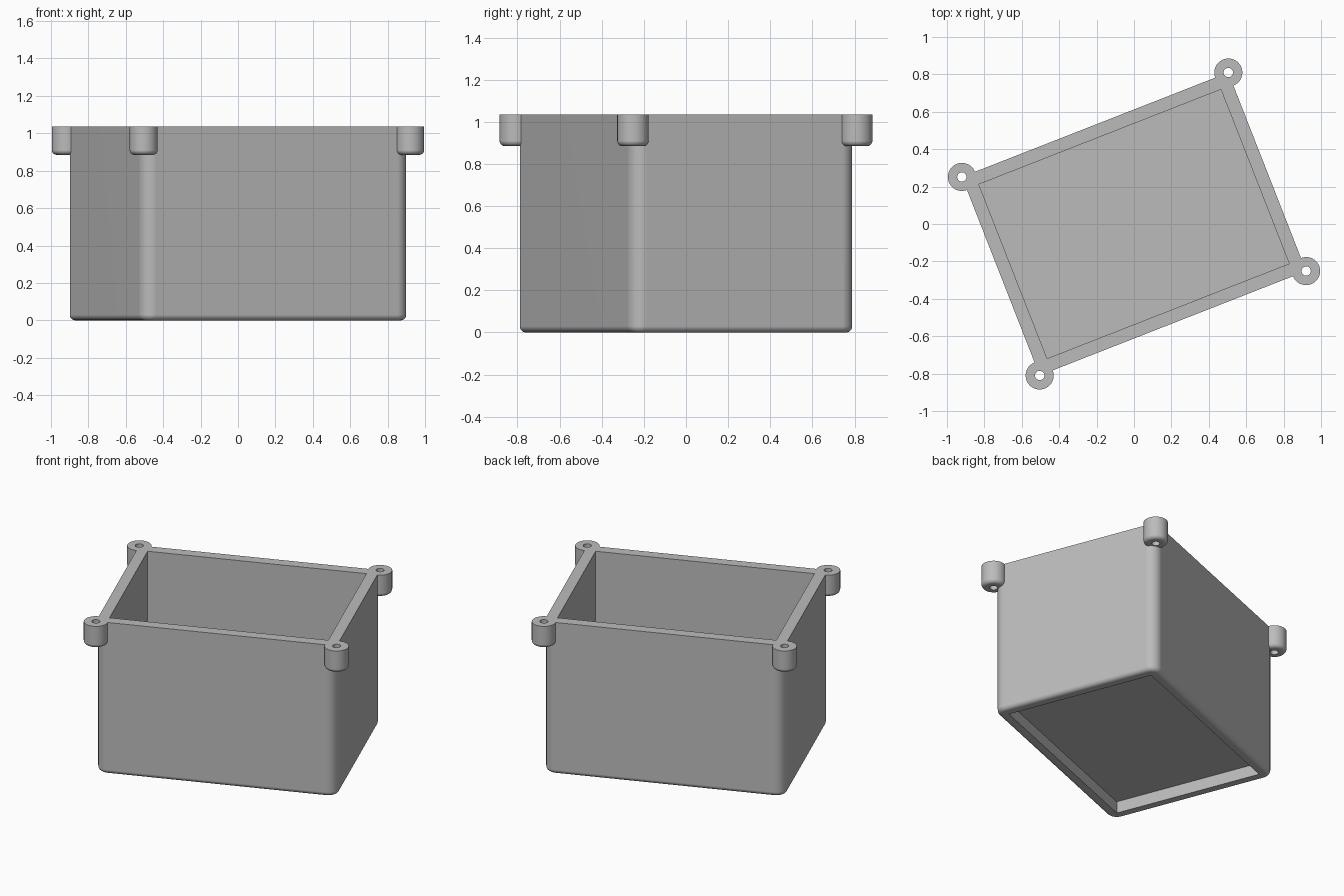
import bpy, bmesh, math

cube = bpy.data.objects.get("Cube")
if cube:
    bpy.data.objects.remove(cube, do_unlink=True)

HALF_X, HALF_Y, TOP = 0.765, 0.57, 1.035
WALL, CORNER, EDGE = 0.07, 0.07, 0.03
RECESS, FLOOR = 0.08, 0.15
YAW = math.radians(21.4)
STEPS = 8

grey = bpy.data.materials.new("plain_grey")
grey.use_nodes = True
colour = (0.5, 0.5, 0.5, 1)
grey.diffuse_color = colour
grey.node_tree.nodes["Principled BSDF"].inputs["Base Color"].default_value = colour


def rounded_ring(inset, radius, z):
    """Rounded rectangle, inset from the outer walls."""
    points = []
    for i, (sx, sy) in enumerate([(1, 1), (-1, 1), (-1, -1), (1, -1)]):
        cx, cy = sx * (HALF_X - inset - radius), sy * (HALF_Y - inset - radius)
        for k in range(STEPS + 1):
            a = math.pi / 2 * (i + k / STEPS)
            points.append((cx + radius * math.cos(a), cy + radius * math.sin(a), z))
    return points


def circle_ring(radius, z, sides=48):
    angles = [math.tau * k / sides for k in range(sides)]
    return [(radius * math.cos(a), radius * math.sin(a), z) for a in angles]


def loft(name, rings, closed):
    """Skin a list of rings; cap the ends, or join the last to the first."""
    bm = bmesh.new()
    loops = [[bm.verts.new(p) for p in ring] for ring in rings]
    pairs = list(zip(loops, loops[1:]))
    if closed:
        pairs.append((loops[-1], loops[0]))
    else:
        bm.faces.new(loops[0])
        bm.faces.new(loops[-1])
    for low, high in pairs:
        for k in range(len(low)):
            n = (k + 1) % len(low)
            bm.faces.new((low[k], low[n], high[n], high[k]))
    bmesh.ops.remove_doubles(bm, verts=bm.verts[:], dist=0.0001)
    bmesh.ops.recalc_face_normals(bm, faces=bm.faces[:])
    mesh = bpy.data.meshes.new(name)
    bm.to_mesh(mesh)
    bm.free()
    mesh.materials.append(grey)
    obj = bpy.data.objects.new(name, mesh)
    bpy.context.collection.objects.link(obj)
    bpy.ops.object.select_all(action='DESELECT')
    obj.select_set(True)
    bpy.context.view_layer.objects.active = obj
    bpy.ops.object.shade_smooth_by_angle(angle=math.radians(35))
    normals = obj.modifiers.new("even_normals", 'WEIGHTED_NORMAL')
    normals.keep_sharp = True
    obj.rotation_euler.z = YAW
    return obj


quarter = [math.pi / 2 * k / STEPS for k in range(STEPS + 1)]

# Box: recessed underside, rounded bottom edge, outer walls, rim, open cavity
rings = [rounded_ring(WALL, 0, RECESS), rounded_ring(WALL, 0, 0)]
for a in quarter:
    inset = EDGE * (1 - math.sin(a))
    rings.append(rounded_ring(inset, CORNER - inset, EDGE * (1 - math.cos(a))))
rings += [rounded_ring(0, CORNER, TOP),
          rounded_ring(WALL, 0, TOP), rounded_ring(WALL, 0, FLOOR)]
loft("box_body", rings, closed=False)

# Screw bosses: drilled cylinders with a rounded lower edge, one per corner
BOSS, HOLE, LOW, ROUND = 0.075, 0.025, 0.885, 0.025
rings = [circle_ring(HOLE, LOW)]
for a in quarter:
    rings.append(circle_ring(BOSS - ROUND * (1 - math.sin(a)),
                             LOW + ROUND * (1 - math.cos(a))))
rings += [circle_ring(BOSS, TOP), circle_ring(HOLE, TOP)]
for side, sx in (("left", 1), ("right", -1)):
    for end, sy in (("front", -1), ("back", 1)):
        boss = loft(f"screw_boss_{end}_{side}", rings, closed=True)
        x, y = sx * HALF_X, sy * HALF_Y
        boss.location = (x * math.cos(YAW) - y * math.sin(YAW),
                         x * math.sin(YAW) + y * math.cos(YAW), 0)
